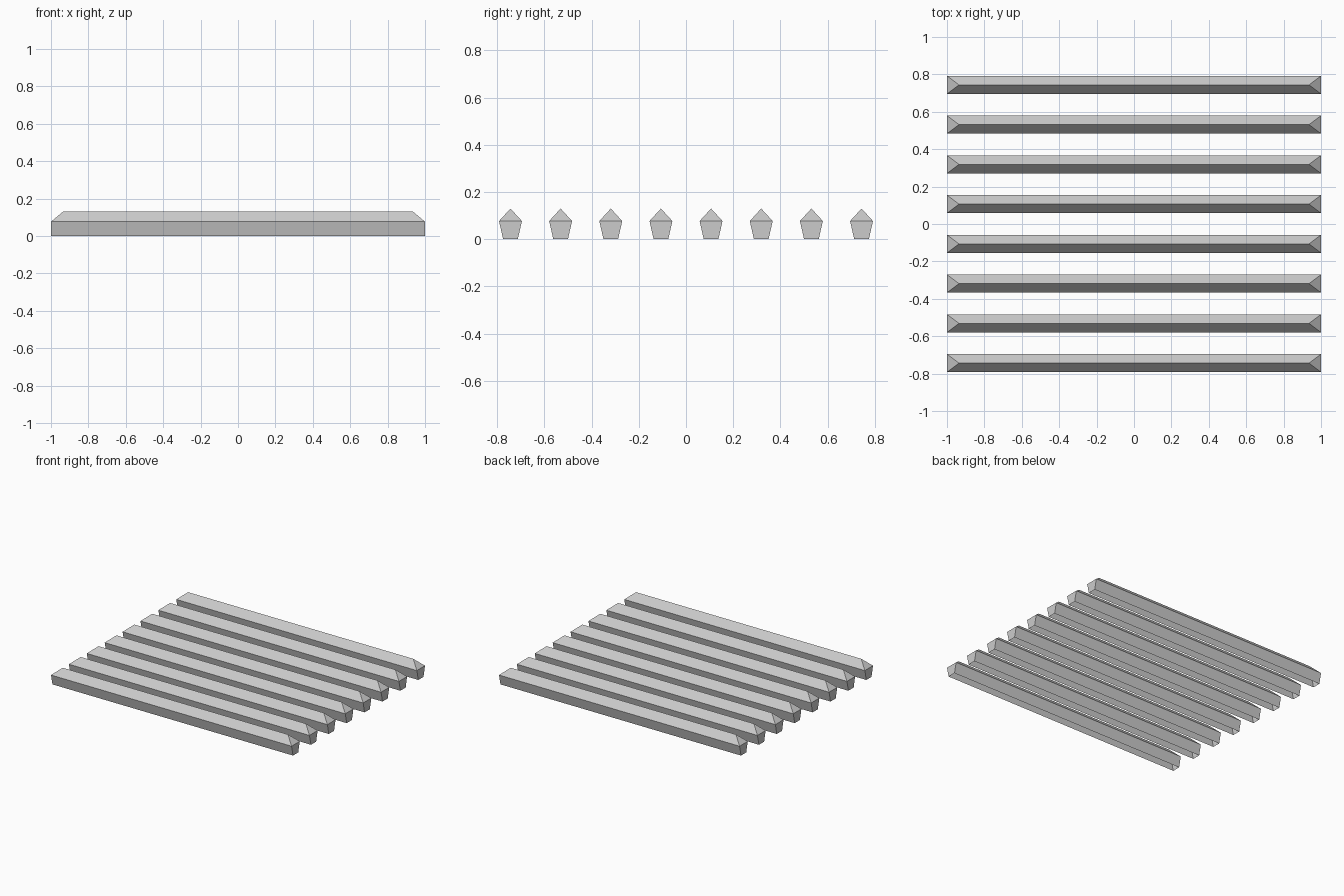
import bpy
import bmesh

cube = bpy.data.objects.get("Cube")
if cube:
    bpy.data.objects.remove(cube, do_unlink=True)

BAR_COUNT = 8
PITCH = 0.2125
HALF_LENGTH = 1.0
RIDGE_HALF = 0.936
BASE_HALF, SHOULDER_HALF = 0.031, 0.0485
SHOULDER_Z, RIDGE_Z = 0.077, 0.13

# Single flat colour
grey = bpy.data.materials.new("light grey")
grey.use_nodes = True
colour = (0.6, 0.6, 0.6, 1)
grey.diffuse_color = colour
grey.node_tree.nodes["Principled BSDF"].inputs["Base Color"].default_value = colour


def rectangle(bm, half_width, z):
    corners = ((-1, -1), (1, -1), (1, 1), (-1, 1))
    return [bm.verts.new((sx * HALF_LENGTH, sy * half_width, z)) for sx, sy in corners]


def bar_mesh():
    """Hollow trough-shaped bar with flared sides, a hipped top and an open underside."""
    bm = bmesh.new()
    base = rectangle(bm, BASE_HALF, 0)
    shoulder = rectangle(bm, SHOULDER_HALF, SHOULDER_Z)
    ridge = [bm.verts.new((s * RIDGE_HALF, 0, RIDGE_Z)) for s in (-1, 1)]
    # Flared walls
    for i in range(4):
        j = (i + 1) % 4
        bm.faces.new((base[i], base[j], shoulder[j], shoulder[i]))
    # Hipped top: two long slopes and two end triangles
    front_l, front_r, back_r, back_l = shoulder
    bm.faces.new((front_l, front_r, ridge[1], ridge[0]))
    bm.faces.new((back_r, back_l, ridge[0], ridge[1]))
    bm.faces.new((front_r, back_r, ridge[1]))
    bm.faces.new((back_l, front_l, ridge[0]))
    mesh = bpy.data.meshes.new("bar")
    bm.to_mesh(mesh)
    bm.free()
    mesh.materials.append(grey)
    return mesh


# Evenly spaced row of bars sharing one mesh
mesh = bar_mesh()
for i in range(BAR_COUNT):
    bar = bpy.data.objects.new(f"bar_{i + 1}", mesh)
    bar.location.y = (i - (BAR_COUNT - 1) / 2) * PITCH
    bpy.context.collection.objects.link(bar)
